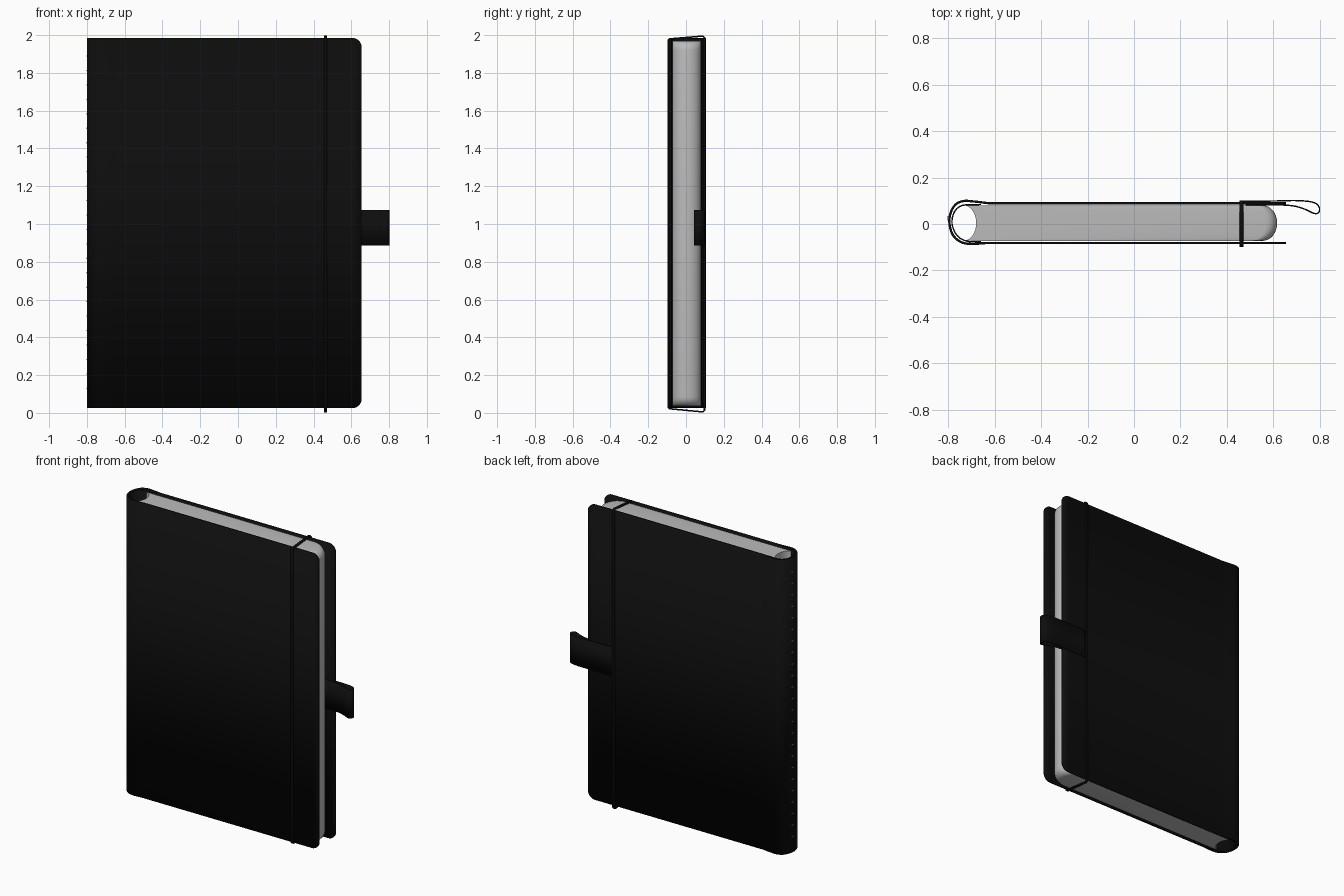
import bpy, bmesh, math
from mathutils import Vector

if "Cube" in bpy.data.objects:
    bpy.data.objects.remove(bpy.data.objects["Cube"])


def material(name, v):
    m = bpy.data.materials.new(name)
    m.diffuse_color = (*v, 1)
    m.use_nodes = True
    m.node_tree.nodes["Principled BSDF"].inputs["Base Color"].default_value = m.diffuse_color
    return m


BLACK = material("black leather", (0.004, 0.004, 0.004))
PAPER = material("grey paper", (0.5, 0.5, 0.5))
THREAD = material("grey thread", (0.3, 0.3, 0.32))


def finish(name, bm, mat, thickness=0):
    bmesh.ops.recalc_face_normals(bm, faces=bm.faces)
    me = bpy.data.meshes.new(name)
    bm.to_mesh(me)
    bm.free()
    me.materials.append(mat)
    ob = bpy.data.objects.new(name, me)
    bpy.context.collection.objects.link(ob)
    if thickness:
        s = ob.modifiers.new("thickness", 'SOLIDIFY')
        s.thickness = thickness
        s.offset = 0
    bpy.ops.object.select_all(action='DESELECT')
    ob.select_set(True)
    bpy.context.view_layer.objects.active = ob
    bpy.ops.object.shade_smooth_by_angle(angle=math.radians(35))
    return ob


def smooth_path(pts, n=5):
    """Catmull-Rom curve through the points."""
    p = [Vector(q) for q in pts]
    p = [2 * p[0] - p[1]] + p + [2 * p[-1] - p[-2]]
    out = []
    for a, b, c, d in zip(p, p[1:], p[2:], p[3:]):
        for i in range(n):
            t = i / n
            out.append(0.5 * (2 * b + (c - a) * t + (2 * a - 5 * b + 4 * c - d) * t * t
                              + (3 * b - a - 3 * c + d) * t ** 3))
    return out + [p[-2]]


def sheet(name, path, ends, thickness, closed=False):
    """Thin strip: ends(p) gives the two edge points for each path point."""
    bm = bmesh.new()
    rows = [[bm.verts.new(v) for v in ends(p)] for p in path]
    pairs = list(zip(rows, rows[1:])) + ([(rows[-1], rows[0])] if closed else [])
    for a, b in pairs:
        bm.faces.new((a[0], b[0], b[1], a[1]))
    return finish(name, bm, BLACK, thickness)


# Cover: one sheet wrapping front, spine and back, with rounded free corners
R, EDGE, Z0, Z1 = 0.05, 0.655, 0.025, 1.985


def cover_ends(p):
    d = min(max(p[0] - (EDGE - R), 0), R)
    k = R - math.sqrt(R * R - d * d)
    return (p[0], p[1], Z0 + k), (p[0], p[1], Z1 - k)


corner_x = [EDGE - R + R * math.sin(i / 8 * math.pi / 2) for i in range(9)]
spine = smooth_path([(-0.64, -0.082), (-0.70, -0.086), (-0.745, -0.078), (-0.78, -0.048),
                     (-0.795, 0), (-0.791, 0.045), (-0.77, 0.083), (-0.735, 0.099),
                     (-0.69, 0.097), (-0.63, 0.09)])
path = [(x, -0.082) for x in reversed(corner_x)] + spine + [(x, 0.09) for x in corner_x]
sheet("cover", path, cover_ends, 0.01)

# Lining inside the spine
lining = smooth_path([(-0.66, -0.077), (-0.72, -0.074), (-0.762, -0.05), (-0.784, 0),
                      (-0.775, 0.05), (-0.74, 0.08), (-0.66, 0.084)])
sheet("spine_lining", lining, lambda p: ((p[0], p[1], Z0 + 0.004), (p[0], p[1], Z1 - 0.004)), 0.006)

# Page block: layers lofted through the thickness, hollow at the spine, round at the fore edge
bm = bmesh.new()
loops = []
for i in range(17):
    t = -math.cos(i / 16 * math.pi)
    c = math.sqrt(max(0, 1 - t * t))
    y, left, right = 0.004 + 0.0765 * t, -0.735 + 0.055 * c, 0.555 + 0.062 * c
    outline = [(left, 1.97), (left, 0.035)]
    for cz, a0 in ((0.035 + R, -90), (1.97 - R, 0)):
        for j in range(7):
            a = math.radians(a0 + 15 * j)
            outline.append((right - R + R * math.cos(a), cz + R * math.sin(a)))
    loops.append([bm.verts.new((x, y, z)) for x, z in outline])
for a, b in zip(loops, loops[1:]):
    for j in range(len(a)):
        k = (j + 1) % len(a)
        bm.faces.new((a[j], a[k], b[k], b[j]))
bm.faces.new(loops[0])
bm.faces.new(loops[-1])
finish("page_block", bm, PAPER)

# Elastic band round the book
band = [(-0.088, 0.022), (-0.094, 0.03), (-0.094, 1.972), (-0.088, 1.98),
        (0.09, 1.995), (0.098, 1.985), (0.098, 0.015), (0.09, 0.005)]
sheet("elastic_band", band, lambda p: ((0.455, p[0], p[1]), (0.471, p[0], p[1])), 0.009, True)

# Pen loop fixed to the back cover
loop = smooth_path([(0.47, 0.098), (0.60, 0.099), (0.70, 0.101), (0.77, 0.094), (0.797, 0.075),
                    (0.796, 0.05), (0.775, 0.046), (0.73, 0.066), (0.66, 0.081), (0.48, 0.083)])
sheet("pen_loop", loop, lambda p: ((p[0], p[1], 0.885), (p[0], p[1], 1.075)), 0.006)

# Row of stitches down the spine
bm = bmesh.new()
for i in range(24):
    v = bmesh.ops.create_cube(bm, size=1)['verts']
    bmesh.ops.scale(bm, vec=(0.008, 0.018, 0.006), verts=v)
    bmesh.ops.translate(bm, vec=(-0.799, 0.025, 0.13 + 0.0765 * i), verts=v)
finish("spine_stitches", bm, THREAD)
